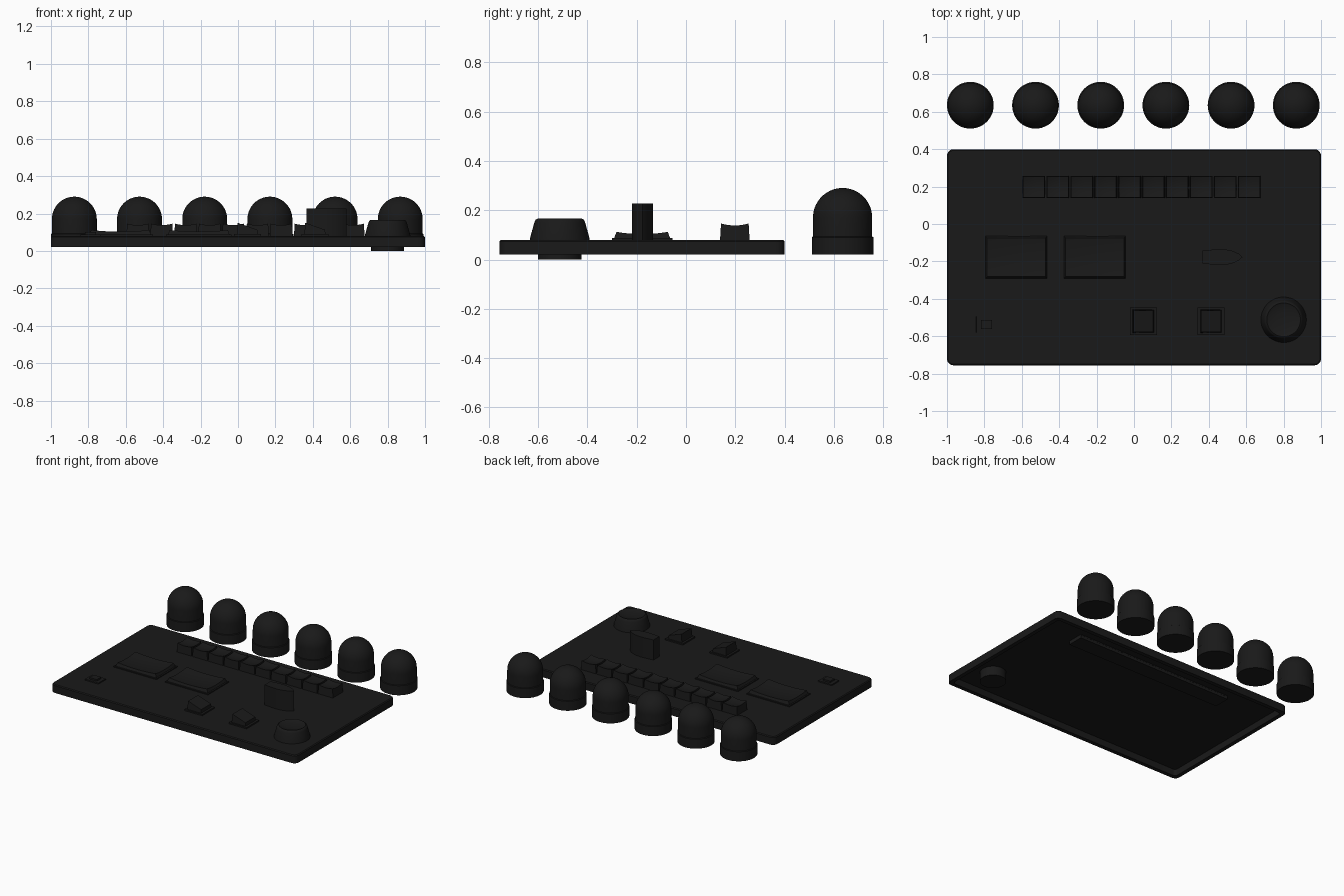
import bpy, bmesh, math

if "Cube" in bpy.data.objects:
    bpy.data.objects.remove(bpy.data.objects["Cube"])

mat = bpy.data.materials.new("black_plastic")
mat.diffuse_color = (0.01, 0.01, 0.01, 1)
mat.use_nodes = True
mat.node_tree.nodes["Principled BSDF"].inputs["Base Color"].default_value = mat.diffuse_color


def finish(name, bm, smooth=True):
    bmesh.ops.recalc_face_normals(bm, faces=bm.faces)
    me = bpy.data.meshes.new(name)
    bm.to_mesh(me)
    bm.free()
    ob = bpy.data.objects.new(name, me)
    bpy.context.collection.objects.link(ob)
    me.materials.append(mat)
    if smooth:
        bpy.ops.object.select_all(action='DESELECT')
        ob.select_set(True)
        bpy.context.view_layer.objects.active = ob
        bpy.ops.object.shade_smooth_by_angle(angle=math.radians(35))
    return ob


def loft(name, rings):
    """Closed solid from stacked rings of equal point count."""
    bm = bmesh.new()
    vs = [[bm.verts.new(p) for p in r] for r in rings]
    n = len(vs[0])
    for a, b in zip(vs, vs[1:]):
        for i in range(n):
            j = (i + 1) % n
            bm.faces.new((a[i], a[j], b[j], b[i]))
    bm.faces.new(vs[0])
    bm.faces.new(vs[-1])
    return finish(name, bm)


def rect(cx, cy, w, d, z, r=0.0, seg=6):
    """Rectangle ring, optionally with rounded corners."""
    if r <= 0:
        return [(cx + sx * w / 2, cy + sy * d / 2, z)
                for sx, sy in ((1, 1), (-1, 1), (-1, -1), (1, -1))]
    pts = []
    for k, (sx, sy) in enumerate(((1, 1), (-1, 1), (-1, -1), (1, -1))):
        for i in range(seg + 1):
            a = math.pi / 2 * (k + i / seg)
            pts.append((cx + sx * (w / 2 - r) + r * math.cos(a),
                        cy + sy * (d / 2 - r) + r * math.sin(a), z))
    return pts


def lathe(name, cx, cy, profile, n=48):
    return loft(name, [[(cx + r * math.cos(2 * math.pi * i / n),
                         cy + r * math.sin(2 * math.pi * i / n), z)
                        for i in range(n)] for r, z in profile])


def dished_key(name, cx, cy, w, d, z0, z1, dip, taper, n=8):
    """Tapered key with a hollowed top."""
    bm = bmesh.new()
    bmesh.ops.create_grid(bm, x_segments=n, y_segments=n, size=1)
    edges = [e for e in bm.edges if e.is_boundary]
    new = bmesh.ops.extrude_edge_only(bm, edges=edges)["geom"]
    low = {v for v in new if isinstance(v, bmesh.types.BMVert)}
    for v in bm.verts:
        u, t = v.co.x, v.co.y
        if v in low:
            v.co = (cx + u * w / 2, cy + t * d / 2, z0)
        else:
            v.co = (cx + u * (w / 2 - taper), cy + t * (d / 2 - taper),
                    z1 - dip * (2 - u * u - t * t) / 2)
    bmesh.ops.holes_fill(bm, edges=[e for e in bm.edges if e.is_boundary])
    return finish(name, bm)


# Panel: thin shell, open underneath
PY = -0.178
loft("panel", [
    rect(0, PY, 1.94, 1.095, 0.068, 0.02),
    rect(0, PY, 1.94, 1.095, 0.02, 0.02),
    rect(0, PY, 2.0, 1.155, 0.02, 0.035),
    rect(0, PY, 2.0, 1.155, 0.074, 0.035),
    rect(0, PY, 1.988, 1.143, 0.08, 0.03)])

# Domed lamps in a row behind the panel
for i in range(6):
    x = -0.875 + i * 0.3485
    dome = [(0.12 * math.cos(a), 0.17 + 0.12 * math.sin(a))
            for a in [math.pi / 2 * k / 14 for k in range(14)]]
    lathe("lamp_%d" % (i + 1), x, 0.635,
          [(0.125, 0.02), (0.125, 0.09), (0.12, 0.093)] + dome + [(0.004, 0.29)])

# Row of ten keys, with the rail that carries them below
for i in range(10):
    dished_key("key_%d" % (i + 1), -0.536 + i * 0.128, 0.198,
               0.124, 0.122, 0.06, 0.146, 0.016, 0.005)
loft("key_rail", [rect(0.04, 0.198, 1.28, 0.12, z) for z in (0.042, 0.075)])

# Two wide dished pads on bases
for i, x in enumerate((-0.63, -0.21)):
    loft("pad_base_%d" % (i + 1),
         [rect(x, -0.178, 0.35, 0.245, z) for z in (0.07, 0.087)])
    dished_key("pad_%d" % (i + 1), x, -0.178, 0.335, 0.232, 0.08, 0.112, 0.018, 0.012)

# Rocker switches with sloping tops
for i, x in enumerate((0.05, 0.412)):
    loft("rocker_base_%d" % (i + 1),
         [rect(x, -0.52, 0.145, 0.145, z) for z in (0.07, 0.09)])
    top = rect(x, -0.52, 0.105, 0.115, 0)
    loft("rocker_%d" % (i + 1),
         [rect(x, -0.52, 0.115, 0.125, 0.08),
          [(px, py, 0.132 - (px - x) * 0.35) for px, py, _ in top]])

# Small slide switch
loft("slide_base", [rect(-0.788, -0.537, 0.115, 0.09, 0.07),
                    rect(-0.788, -0.537, 0.11, 0.085, 0.088)])
loft("slide_button", [rect(-0.788, -0.537, 0.06, 0.05, z) for z in (0.08, 0.1)])

# Tall pointer knob
half = [(0.365, 0.034), (0.42, 0.04), (0.47, 0.043), (0.52, 0.036), (0.56, 0.018)]
outline = [(x, -0.177 - h) for x, h in half] + [(0.58, -0.177)] \
    + [(x, -0.177 + h) for x, h in reversed(half)]
loft("pointer_knob", [[(x, y, z) for x, y in outline] for z in (0.07, 0.228)])

# Round knob, dished on top, with its stem passing through the panel
lathe("round_knob", 0.8, -0.512,
      [(0.122, 0.075), (0.121, 0.085), (0.103, 0.15), (0.098, 0.161), (0.09, 0.166),
       (0.082, 0.162), (0.04, 0.156), (0.005, 0.155)])
lathe("knob_stem", 0.8, -0.512, [(0.088, 0.0), (0.088, 0.08)])
